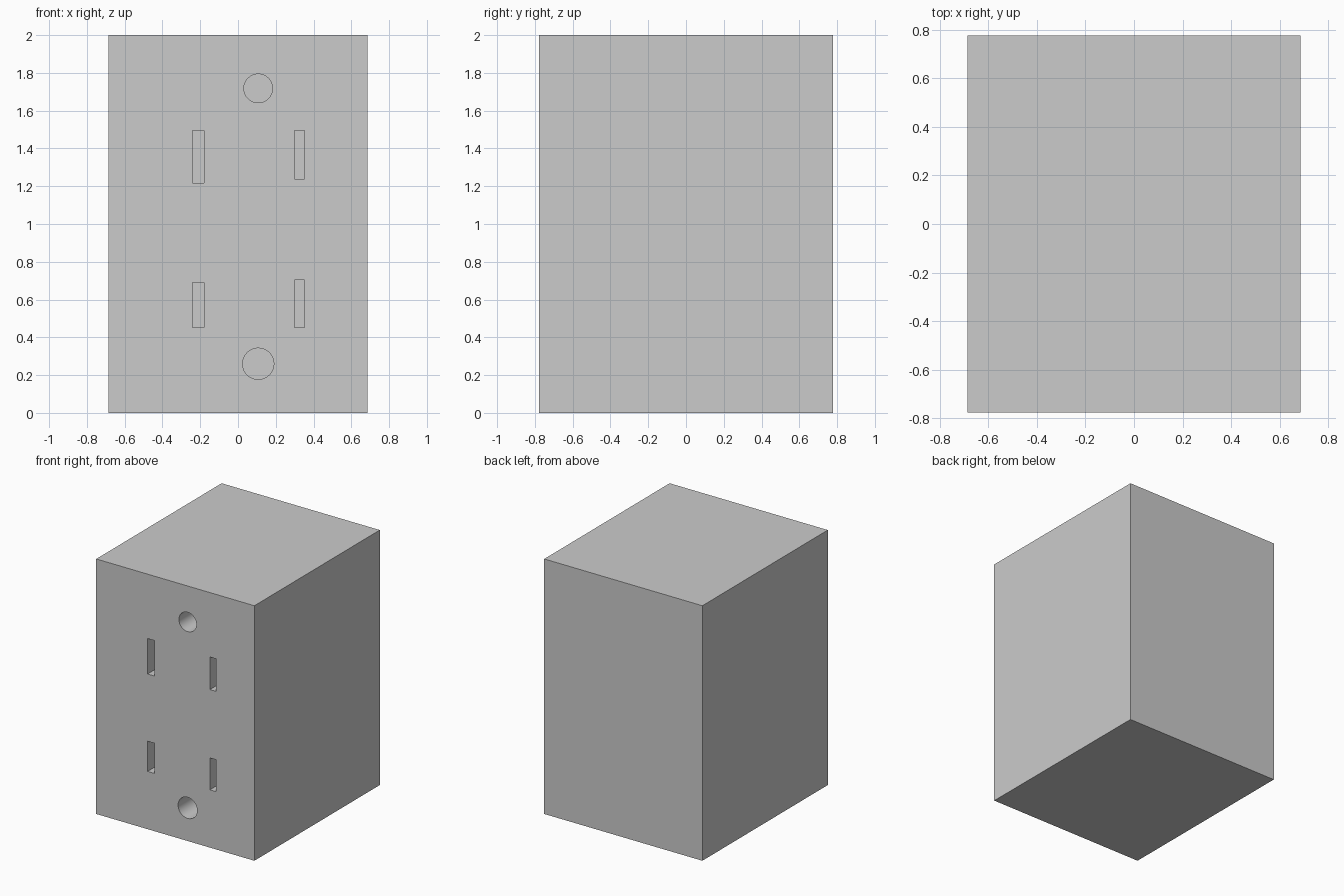
import bpy
from math import pi

if "Cube" in bpy.data.objects:
    bpy.data.objects.remove(bpy.data.objects["Cube"])

FRONT = -0.777   # y of the front face
DEPTH = 0.25     # depth of the socket holes


def box(name, x0, x1, y0, y1, z0, z1):
    bpy.ops.mesh.primitive_cube_add(size=1, location=((x0 + x1) / 2, (y0 + y1) / 2, (z0 + z1) / 2))
    ob = bpy.context.object
    ob.name = name
    ob.scale = (x1 - x0, y1 - y0, z1 - z0)
    bpy.ops.object.transform_apply(location=False, rotation=False, scale=True)
    return ob


def round_hole(name, x, z, r):
    bpy.ops.mesh.primitive_cylinder_add(vertices=32, radius=r, depth=2 * DEPTH,
                                        location=(x, FRONT, z), rotation=(pi / 2, 0, 0))
    bpy.context.object.name = name
    return bpy.context.object


# Main block
body = box("outlet_body", -0.686, 0.686, FRONT, -FRONT, 0, 2)

# Blade slots: x range, z range
slots = [(-0.24, -0.181, 1.217, 1.495), (0.30, 0.353, 1.239, 1.495),
         (-0.24, -0.181, 0.453, 0.69), (0.30, 0.353, 0.453, 0.703)]
cutters = [box("slot_cutter", x0, x1, FRONT - DEPTH, FRONT + DEPTH, z0, z1)
           for x0, x1, z0, z1 in slots]

# Round ground holes, upper and lower
cutters += [round_hole("ground_cutter", 0.107, z, r) for z, r in ((1.718, 0.076), (0.26, 0.083))]

# Cut the pockets and remove the cutters
bpy.context.view_layer.objects.active = body
for c in cutters:
    c.hide_render = True
    mod = body.modifiers.new("pocket", 'BOOLEAN')
    mod.operation = 'DIFFERENCE'
    mod.solver = 'EXACT'
    mod.object = c
    bpy.ops.object.modifier_apply(modifier=mod.name)
    bpy.data.objects.remove(c)

# Smooth only the round holes
bpy.ops.object.select_all(action='DESELECT')
body.select_set(True)
bpy.ops.object.shade_smooth_by_angle(angle=pi / 6)
